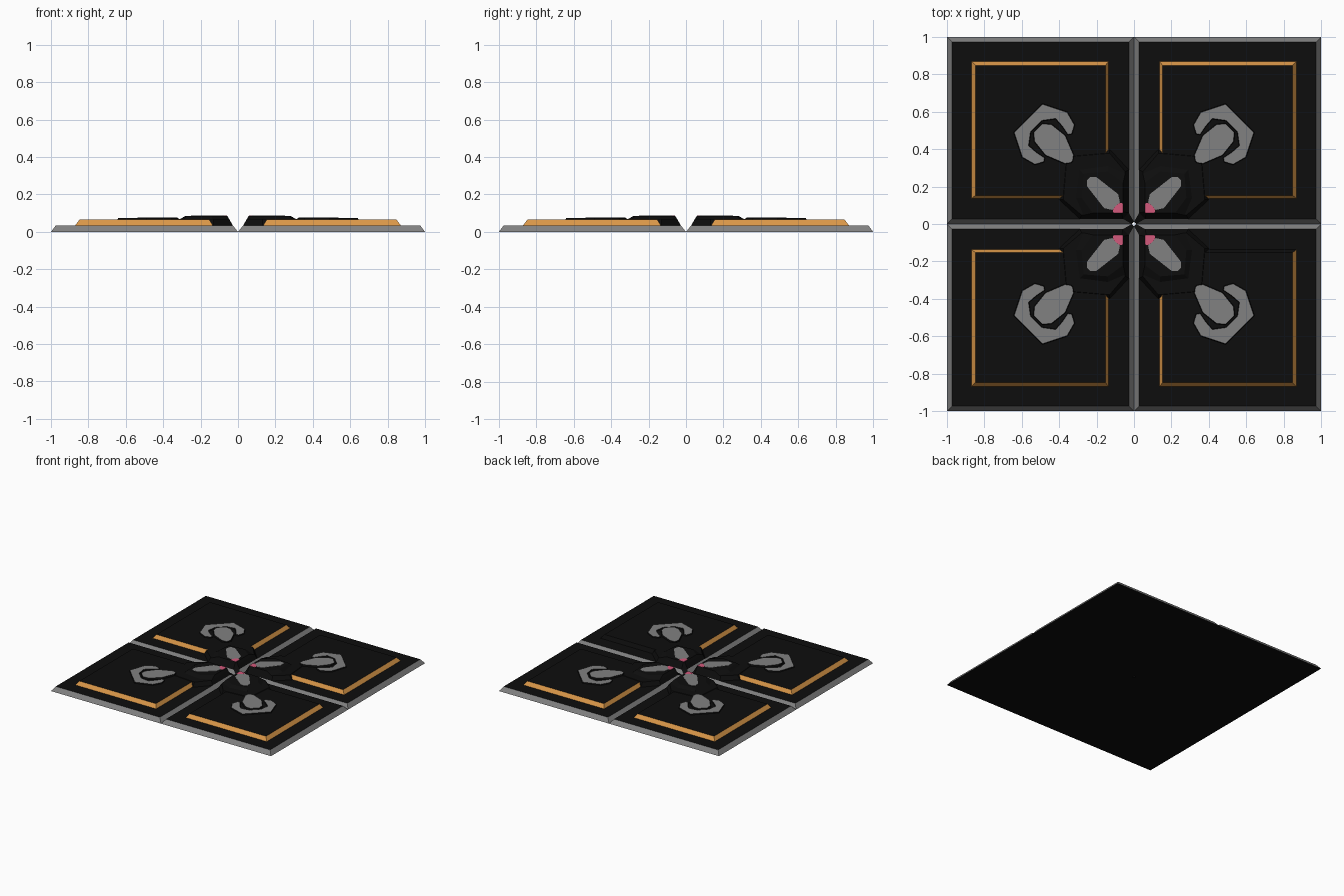
import bpy, bmesh
from mathutils import Vector

if "Cube" in bpy.data.objects:
    bpy.data.objects.remove(bpy.data.objects["Cube"])


def material(name, rgb):
    m = bpy.data.materials.new(name)
    m.diffuse_color = (*rgb, 1)
    m.use_nodes = True
    m.node_tree.nodes["Principled BSDF"].inputs["Base Color"].default_value = m.diffuse_color
    return m


BLACK = material("black", (0.004, 0.004, 0.004))
GREY = material("grey", (0.22, 0.22, 0.22))
GOLD = material("gold", (0.70, 0.31, 0.065))
PINK = material("pink", (0.65, 0.10, 0.20))


def sym(half):
    """Complete a half outline by mirroring it over the tile diagonal."""
    return half + [(y, x) for x, y in reversed(half)]


def inset(pts, d):
    """Offset a counter-clockwise outline inwards by d."""
    out = []
    n = len(pts)
    for i in range(n):
        a, b, c = (Vector(pts[j % n]) for j in (i - 1, i, i + 1))
        u, v = (b - a).normalized(), (c - b).normalized()
        n1, n2 = Vector((-u.y, u.x)), Vector((-v.y, v.x))
        p = b + (n1 + n2) * d / max(0.4, 1 + n1.dot(n2))
        out.append((p.x, p.y))
    return out


def loft(name, low, high, z0, z1, side, top, flip, black_side=None):
    """Solid between two outlines; one side face can be black."""
    sx, sy = flip
    mesh = bpy.data.meshes.new(name)
    for m in (side, top, BLACK):
        mesh.materials.append(m)
    bm = bmesh.new()
    a = [bm.verts.new((sx * x, sy * y, z0)) for x, y in low]
    b = [bm.verts.new((sx * x, sy * y, z1)) for x, y in high]
    n = len(a)
    bm.faces.new(a).material_index = 2
    bm.faces.new(b).material_index = 1
    for i in range(n):
        j = (i + 1) % n
        f = bm.faces.new((a[i], a[j], b[j], b[i]))
        f.material_index = 2 if i == black_side else 0
    bmesh.ops.recalc_face_normals(bm, faces=bm.faces)
    bm.to_mesh(mesh)
    bm.free()
    obj = bpy.data.objects.new(name, mesh)
    bpy.context.collection.objects.link(obj)
    return obj


def square(lo, hi):
    return [(lo, lo), (hi, lo), (hi, hi), (lo, hi)]


# outlines for one quadrant, symmetric over the diagonal
base_low = sym([(0.012, 0), (1, 0), (1, 1)])
base_low = base_low[:3] + base_low[4:]
base_high = [(0.06, 0.028), (0.974, 0.028), (0.974, 0.974),
             (0.028, 0.974), (0.028, 0.06)]
ledge_low = sym([(0.06, 0.028), (0.29, 0.028), (0.40, 0.13), (0.38, 0.34)])
ledge_high = sym([(0.063, 0.047), (0.28, 0.047), (0.378, 0.13), (0.36, 0.34)])
crest_low = sym([(0.063, 0.047), (0.27, 0.047), (0.31, 0.14), (0.29, 0.29)])
crest_high = sym([(0.065, 0.058), (0.22, 0.058), (0.28, 0.14), (0.27, 0.265)])
petal = sym([(0.10, 0.095), (0.115, 0.075), (0.16, 0.085), (0.25, 0.20),
             (0.25, 0.235)])
tip = sym([(0.062, 0.06), (0.11, 0.06), (0.113, 0.075), (0.10, 0.095)])
drop = sym([(0.335, 0.325), (0.37, 0.32), (0.475, 0.365), (0.535, 0.44),
            (0.54, 0.49)])
hook = sym([(0.55, 0.49), (0.56, 0.42), (0.52, 0.385), (0.475, 0.355),
            (0.48, 0.33), (0.53, 0.315), (0.60, 0.355), (0.645, 0.49)][::-1])
# order the hook outline counter-clockwise
area = sum(hook[i - 1][0] * hook[i][1] - hook[i][0] * hook[i - 1][1]
           for i in range(len(hook)))
if area < 0:
    hook.reverse()

for flip, where in (((1, 1), "back_right"), ((-1, 1), "back_left"),
                    ((-1, -1), "front_left"), ((1, -1), "front_right")):
    # bevelled floor tile and raised gold-edged panel
    loft("tile_" + where, base_low, base_high, 0, 0.035, GREY, BLACK, flip, 4)
    loft("panel_" + where, square(0.135, 0.87), square(0.153, 0.848),
         0.035, 0.065, GOLD, BLACK, flip,
         0 if where == "front_right" else None)
    # stepped black mound near the centre
    loft("ledge_" + where, ledge_low, ledge_high, 0.035, 0.068, BLACK, BLACK, flip)
    loft("crest_" + where, crest_low, crest_high, 0.068, 0.086, BLACK, BLACK, flip)
    # inlaid plates
    loft("petal_" + where, petal, petal, 0.085, 0.088, GREY, GREY, flip)
    loft("petal_tip_" + where, tip, tip, 0.085, 0.088, PINK, PINK, flip)
    # hook and drop ornaments
    loft("drop_" + where, drop, inset(drop, 0.004), 0.064, 0.078, BLACK, GREY, flip)
    loft("hook_" + where, hook, inset(hook, 0.004), 0.064, 0.073, BLACK, GREY, flip)
